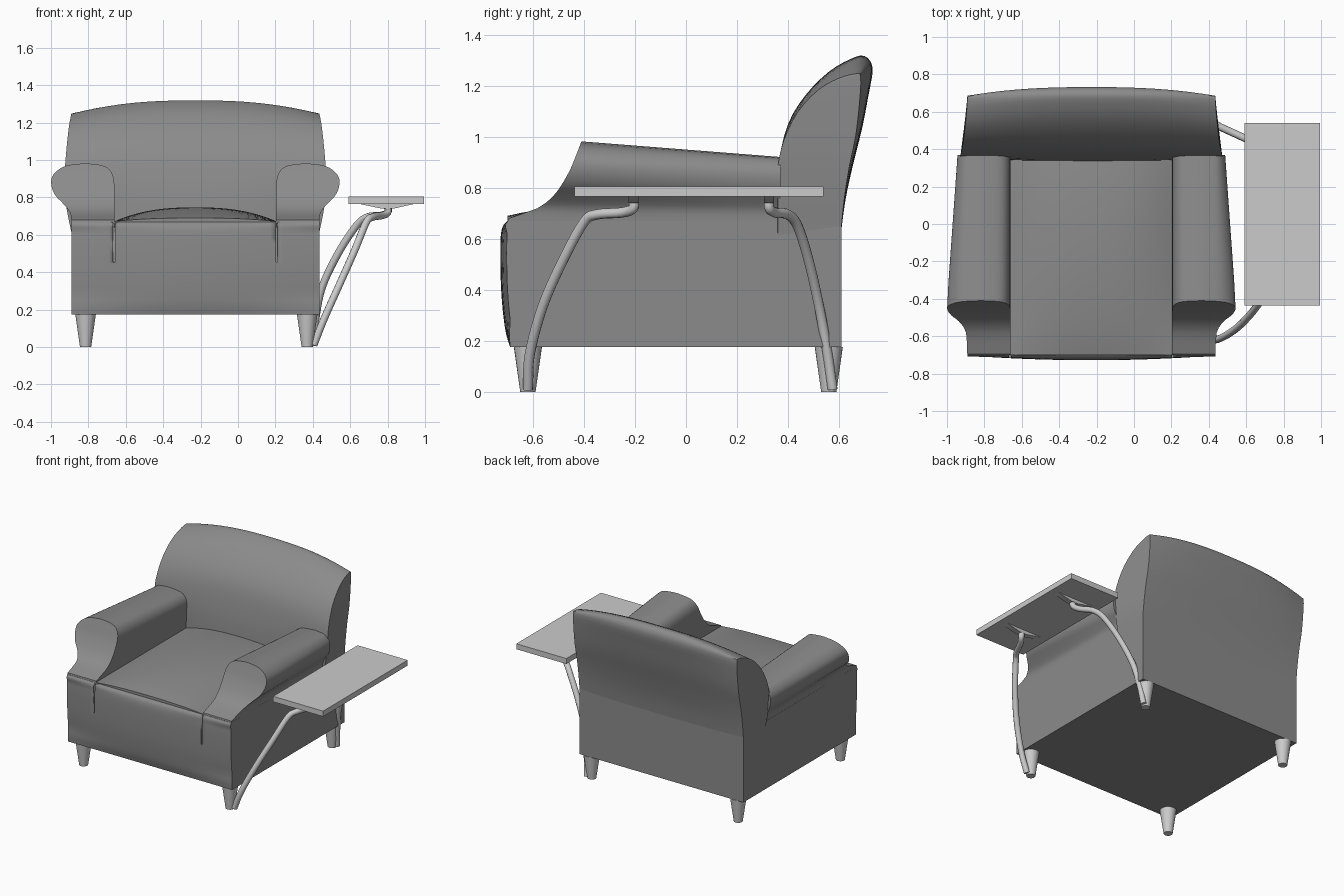
import bpy, bmesh, math
from mathutils import Vector

if "Cube" in bpy.data.objects:
    bpy.data.objects.remove(bpy.data.objects["Cube"])

CX = -0.228  # middle of the chair; the side table shifts it off centre


def material(name, value):
    m = bpy.data.materials.new(name)
    m.use_nodes = True
    m.diffuse_color = (value, value, value, 1)
    m.node_tree.nodes["Principled BSDF"].inputs["Base Color"].default_value = m.diffuse_color
    return m


fabric = material("grey fabric", 0.26)
metal = material("light metal", 0.6)


def spline(points, steps=4):
    """Catmull-Rom resampling of a short point list."""
    p = [Vector(q) for q in points]
    p = [2 * p[0] - p[1]] + p + [2 * p[-1] - p[-2]]
    out = []
    for a, b, c, d in zip(p, p[1:], p[2:], p[3:]):
        for k in range(steps):
            t = k / steps
            out.append(0.5 * (2 * b + (c - a) * t + (2 * a - 5 * b + 4 * c - d) * t * t
                              + (3 * b - a - 3 * c + d) * t ** 3))
    return out + [p[-2]]


def value_at(curve, key):
    """Linear lookup in a list of (key, value) pairs."""
    for a, b in zip(curve, curve[1:]):
        if key <= b[0]:
            return a[1] + (b[1] - a[1]) * max(0, key - a[0]) / (b[0] - a[0])
    return curve[-1][1]


def finish(obj, mat, angle=40):
    obj.data.materials.append(mat)
    bpy.ops.object.select_all(action='DESELECT')
    obj.select_set(True)
    bpy.context.view_layer.objects.active = obj
    bpy.ops.object.shade_smooth_by_angle(angle=math.radians(angle))
    return obj


def loft(name, rings, mat):
    """Skin closed rings; the ends are capped by strips across each ring."""
    bm = bmesh.new()
    rows = [[bm.verts.new(p) for p in r] for r in rings]
    n = len(rows[0])
    for a, b in zip(rows, rows[1:]):
        for i in range(n):
            j = (i + 1) % n
            bm.faces.new((a[i], a[j], b[j], b[i]))
    for r in (rows[0], rows[-1]):
        for i in range(n // 2 - 1):
            bm.faces.new((r[i], r[i + 1], r[n - 2 - i], r[n - 1 - i]))
    bmesh.ops.remove_doubles(bm, verts=bm.verts, dist=1e-5)
    bmesh.ops.recalc_face_normals(bm, faces=bm.faces)
    mesh = bpy.data.meshes.new(name)
    bm.to_mesh(mesh)
    bm.free()
    obj = bpy.data.objects.new(name, mesh)
    bpy.context.collection.objects.link(obj)
    return finish(obj, mat)


def box(name, lo, hi, mat):
    return loft(name, [[(lo[0], lo[1], z), (hi[0], lo[1], z), (hi[0], hi[1], z), (lo[0], hi[1], z)]
                       for z in (lo[2], hi[2])], mat)


# Base: box with a softly bulging front
HALF = 0.663
ts = [i / 10 for i in range(-10, 11)]
front = spline([(0.175, -0.69), (0.25, -0.71), (0.4, -0.725), (0.58, -0.728), (0.645, -0.72), (0.67, -0.7)])
rings = []
for z, y in front:
    bulge = 0.025 * min(1, (z - 0.175) / 0.1, (0.67 - z) / 0.05)
    rings.append([(CX + HALF * t, y + bulge * t * t, z) for t in ts]
                 + [(CX + HALF * t, 0.61, z) for t in reversed(ts)])
base = loft("base", rings, fabric)

# Narrow slits where the seat front meets the arm fronts
for side in (-1, 1):
    x = CX + side * 0.435
    cutter = box("slit_cutter", (x - 0.005, -0.8, 0.455), (x + 0.005, -0.69, 0.7), fabric)
    cutter.hide_render = True
    mod = base.modifiers.new("slit", 'BOOLEAN')
    mod.operation, mod.object = 'DIFFERENCE', cutter
    bpy.context.view_layer.objects.active = base
    bpy.ops.object.modifier_apply(modifier=mod.name)
    bpy.data.objects.remove(cutter)

# Domed seat cushion
rings = []
for k in range(21):
    v = k / 20
    rise = 0.075 * math.sin(math.pi * min(1, 0.03 + v * 0.8)) ** 0.6
    y = -0.7 + 1.08 * v
    rings.append([(CX + 0.435 * t, y, 0.672 + rise * (1 - abs(t) ** 2.5)) for t in ts]
                 + [(CX + 0.435 * t, y, 0.64) for t in reversed(ts)])
loft("seat_cushion", rings, fabric)

# Rolled arms: section as (inner, outer, height), front sloping with height
section = spline([(0.432, 0.662, 0.66), (0.432, 0.67, 0.72), (0.432, 0.71, 0.77), (0.432, 0.748, 0.81),
                  (0.433, 0.769, 0.86), (0.438, 0.766, 0.91), (0.46, 0.73, 0.95),
                  (0.5, 0.68, 0.972), (0.58, 0.6, 0.982)], 3)
slope = [(p.x, p.y) for p in spline([(0.66, -0.7), (0.685, -0.69), (0.705, -0.62), (0.73, -0.565),
                                     (0.78, -0.51), (0.86, -0.46), (0.93, -0.43), (0.982, -0.41)])]
for side, label in ((1, "left"), (-1, "right")):
    rings = []
    for k in range(7):
        v = k / 6
        ring = []
        for a, b, z in section:
            y0 = value_at(slope, z)
            y = y0 + (0.37 - y0) * v
            w = max(0, (y + 0.41) / 0.78)  # the roll tapers towards the back
            zz = 0.66 + (z - 0.66) * (1 - 0.19 * w)
            ring.append(((a, y, zz), (0.66 + (b - 0.66) * (1 - 0.5 * w) if b > 0.66 else b, y, zz)))
        pts = [p for p, q in ring] + [q for p, q in reversed(ring)]
        rings.append([(CX + side * x, y, z) for x, y, z in pts])
    loft(label + "_arm", rings, fabric)

# Backrest: (half width, y, z) outlines at the middle and at the ends
middle = spline([(0.66, 0.33, 0.6), (0.69, 0.34, 0.75), (0.7, 0.36, 0.89), (0.69, 0.4, 1.05),
                 (0.685, 0.47, 1.165), (0.675, 0.56, 1.255), (0.667, 0.645, 1.305), (0.663, 0.7, 1.317),
                 (0.663, 0.732, 1.27), (0.663, 0.715, 1.16), (0.663, 0.69, 1.03), (0.663, 0.655, 0.89),
                 (0.663, 0.625, 0.75), (0.663, 0.605, 0.6)], 3)
end = spline([(0.66, 0.36, 0.6), (0.69, 0.36, 0.75), (0.7, 0.36, 0.88), (0.695, 0.385, 0.99),
              (0.685, 0.44, 1.1), (0.675, 0.52, 1.185), (0.667, 0.6, 1.23), (0.663, 0.665, 1.247),
              (0.663, 0.685, 1.235), (0.663, 0.68, 1.13), (0.663, 0.665, 1.0), (0.663, 0.64, 0.88),
              (0.663, 0.62, 0.75), (0.663, 0.605, 0.6)], 3)
rings = []
for t in ts:
    ring = [m.lerp(e, abs(t) ** 2.5) for m, e in zip(middle, end)]
    rings.append([(CX + p.x * t, p.y, p.z) for p in ring])
loft("backrest", rings, fabric)

# Tapered legs
for x in (-0.815, 0.37):
    for y in (-0.62, 0.56):
        bpy.ops.mesh.primitive_cone_add(vertices=24, radius1=0.03, radius2=0.055, depth=0.175,
                                        location=(x, y, 0.0875))
        leg = bpy.context.object
        leg.name = "leg"
        finish(leg, metal)


# Bent tubes carrying the side table
def tube(name, path):
    curve = bpy.data.curves.new(name, 'CURVE')
    curve.dimensions = '3D'
    curve.bevel_depth = 0.02
    curve.bevel_resolution = 3
    curve.use_fill_caps = True
    pts = spline(path, 5)
    line = curve.splines.new('POLY')
    line.points.add(len(pts) - 1)
    for p, q in zip(line.points, pts):
        p.co = (*q, 1)
    obj = bpy.data.objects.new(name, curve)
    bpy.context.collection.objects.link(obj)
    bpy.ops.object.select_all(action='DESELECT')
    obj.select_set(True)
    bpy.context.view_layer.objects.active = obj
    bpy.ops.object.convert(target='MESH')
    finish(bpy.context.object, metal, 60)


tube("front_table_tube", [(0.405, -0.62, 0.01), (0.46, -0.612, 0.15), (0.545, -0.56, 0.34), (0.625, -0.48, 0.52),
                          (0.685, -0.4, 0.665), (0.72, -0.35, 0.695), (0.77, -0.25, 0.703),
                          (0.8, -0.207, 0.72), (0.8, -0.205, 0.76)])
tube("back_table_tube", [(0.4, 0.575, 0.01), (0.415, 0.555, 0.15), (0.45, 0.525, 0.32), (0.535, 0.485, 0.5),
                         (0.63, 0.44, 0.645), (0.69, 0.4, 0.695), (0.76, 0.35, 0.703),
                         (0.8, 0.327, 0.72), (0.8, 0.325, 0.76)])

# Side table top and its wedge brackets
box("table_top", (0.59, -0.437, 0.765), (0.995, 0.54, 0.805), metal)
for y in (-0.205, 0.325):
    loft("table_bracket", [[(0.64, yy, 0.767), (0.77, yy, 0.74), (0.83, yy, 0.74), (0.95, yy, 0.767)]
                           for yy in (y - 0.02, y + 0.02)], metal)
